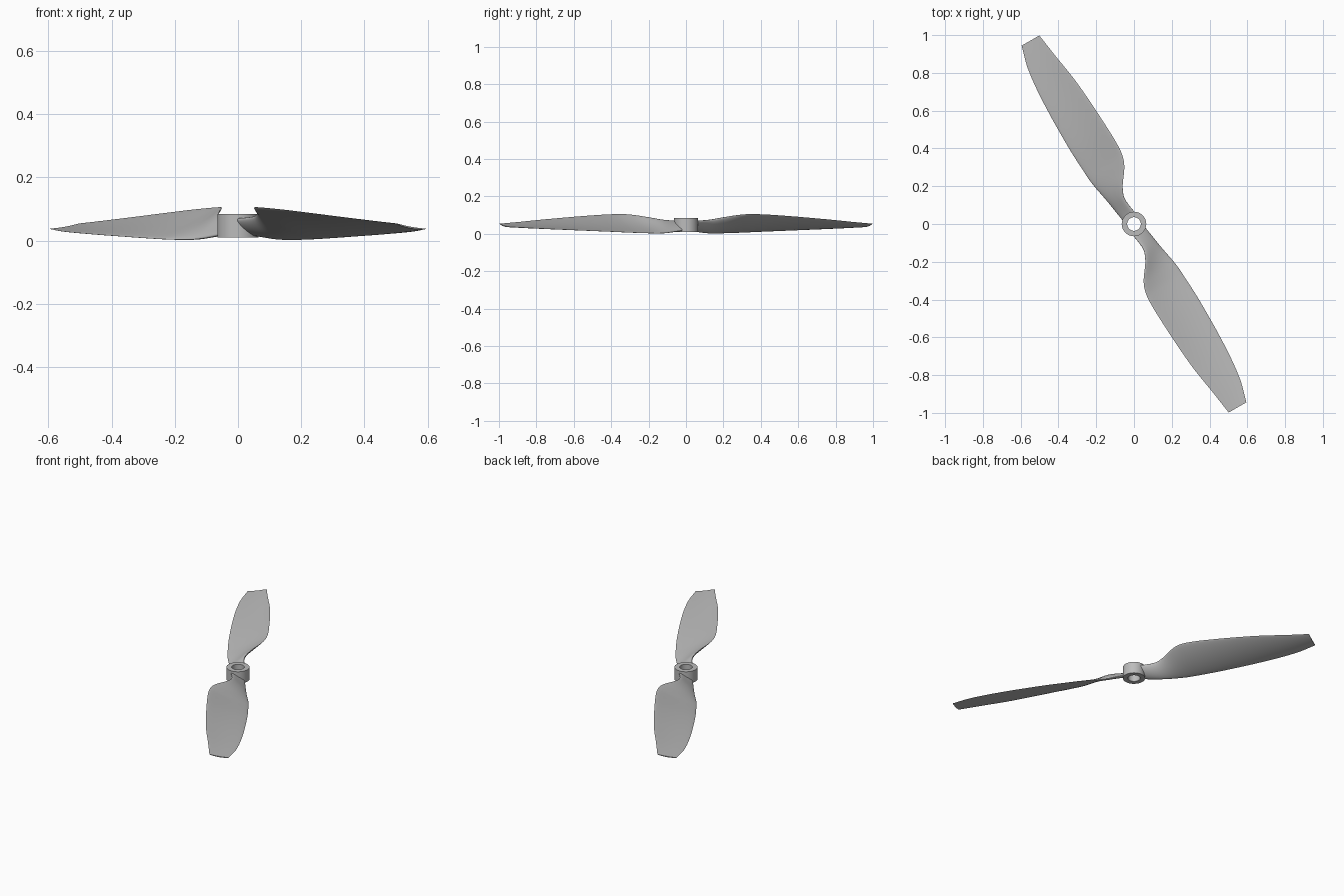
import bpy, bmesh, math
from mathutils import Vector

if "Cube" in bpy.data.objects:
    bpy.data.objects.remove(bpy.data.objects["Cube"], do_unlink=True)

grey = bpy.data.materials.new("light grey plastic")
grey.use_nodes = True
colour = (0.5, 0.5, 0.5, 1)
grey.diffuse_color = colour
grey.node_tree.nodes["Principled BSDF"].inputs["Base Color"].default_value = colour


def finish(bm, name, angle):
    """Turn a bmesh into a smooth-shaded grey object."""
    bmesh.ops.recalc_face_normals(bm, faces=bm.faces)
    mesh = bpy.data.meshes.new(name)
    bm.to_mesh(mesh)
    bm.free()
    mesh.materials.append(grey)
    obj = bpy.data.objects.new(name, mesh)
    bpy.context.collection.objects.link(obj)
    bpy.ops.object.select_all(action='DESELECT')
    obj.select_set(True)
    bpy.context.view_layer.objects.active = obj
    bpy.ops.object.shade_smooth_by_angle(angle=math.radians(angle))
    return obj


def bridge(bm, rings, closed=False):
    """Skin consecutive closed rings of vertices with quads."""
    pairs = list(zip(rings, rings[1:]))
    if closed:
        pairs.append((rings[-1], rings[0]))
    for a, b in pairs:
        for i in range(len(a)):
            j = (i + 1) % len(a)
            bm.faces.new((a[i], a[j], b[j], b[i]))


# Blade stations: radius, high edge offset and height, low edge offset and height, thickness
STATIONS = [
    (.045, -.035, .068, .042, .018, .026),
    (.142, -.024, .076, .057, .006, .024),
    (.203, -.048, .088, .068, .003, .020),
    (.293, -.110, .104, .085, .004, .016),
    (.368, -.132, .105, .091, .006, .014),
    (.53, -.131, .097, .098, .012, .012),
    (.80, -.112, .078, .094, .022, .009),
    (.99, -.083, .063, .076, .030, .007),
    (1.115, -.065, .054, .043, .037, .005),
]


def slope(i, k):
    a, b = STATIONS[max(i - 1, 0)], STATIONS[min(i + 1, len(STATIONS) - 1)]
    return (b[k] - a[k]) / (b[0] - a[0])


def station(i, f):
    """Cubic interpolation between station i and the next."""
    p, q = STATIONS[i], STATIONS[i + 1]
    d = q[0] - p[0]
    g = 1 - f
    out = [p[0] + d * f]
    for k in range(1, len(p)):
        out.append(p[k] * (1 + 2 * f) * g * g + q[k] * f * f * (3 - 2 * f)
                   + d * (slope(i, k) * f * g * g - slope(i + 1, k) * f * f * g))
    return out


def section(bm, row, axis, chord, n=14):
    """Thin twisted section, rounded at both edges and hollow on top."""
    s, v0, z0, v1, z1, thick = row
    start, end = Vector((v0, z0)), Vector((v1, z1))
    span = end - start
    normal = Vector((-span.y, span.x)).normalized()
    ring = []
    for k in range(2 * n):
        a = math.pi * k / n
        t = (1 - math.cos(a)) / 2
        bow = 4 * t * (1 - t)
        p = start + span * t + normal * (math.sin(a) * thick / 2 - .04 * span.length * bow)
        co = axis * s + chord * p.x
        ring.append(bm.verts.new((co.x, co.y, max(p.y, 0))))
    return ring


def make_blade(name, sign):
    angle = math.radians(-60)
    axis = Vector((math.cos(angle), math.sin(angle), 0)) * sign
    chord = Vector((-axis.y, axis.x, 0))
    bm = bmesh.new()
    steps = 6
    rows = [station(i, f / steps) for i in range(len(STATIONS) - 1) for f in range(steps)]
    rows.append(STATIONS[-1])
    rings = [section(bm, r, axis, chord) for r in rows]
    bridge(bm, rings)
    bm.faces.new(rings[0])
    bm.faces.new(rings[-1])
    return finish(bm, name, 50)


make_blade("front_blade", 1)
make_blade("back_blade", -1)

# Hub: a plain ring with a through hole
bm = bmesh.new()
inner, outer, low, high = .036, .065, .01, .084
sides = 48
rings = []
for r, z in ((inner, low), (outer, low), (outer, high), (inner, high)):
    rings.append([bm.verts.new((r * math.cos(math.tau * i / sides),
                                r * math.sin(math.tau * i / sides), z))
                  for i in range(sides)])
bridge(bm, rings, closed=True)
finish(bm, "hub", 30)
